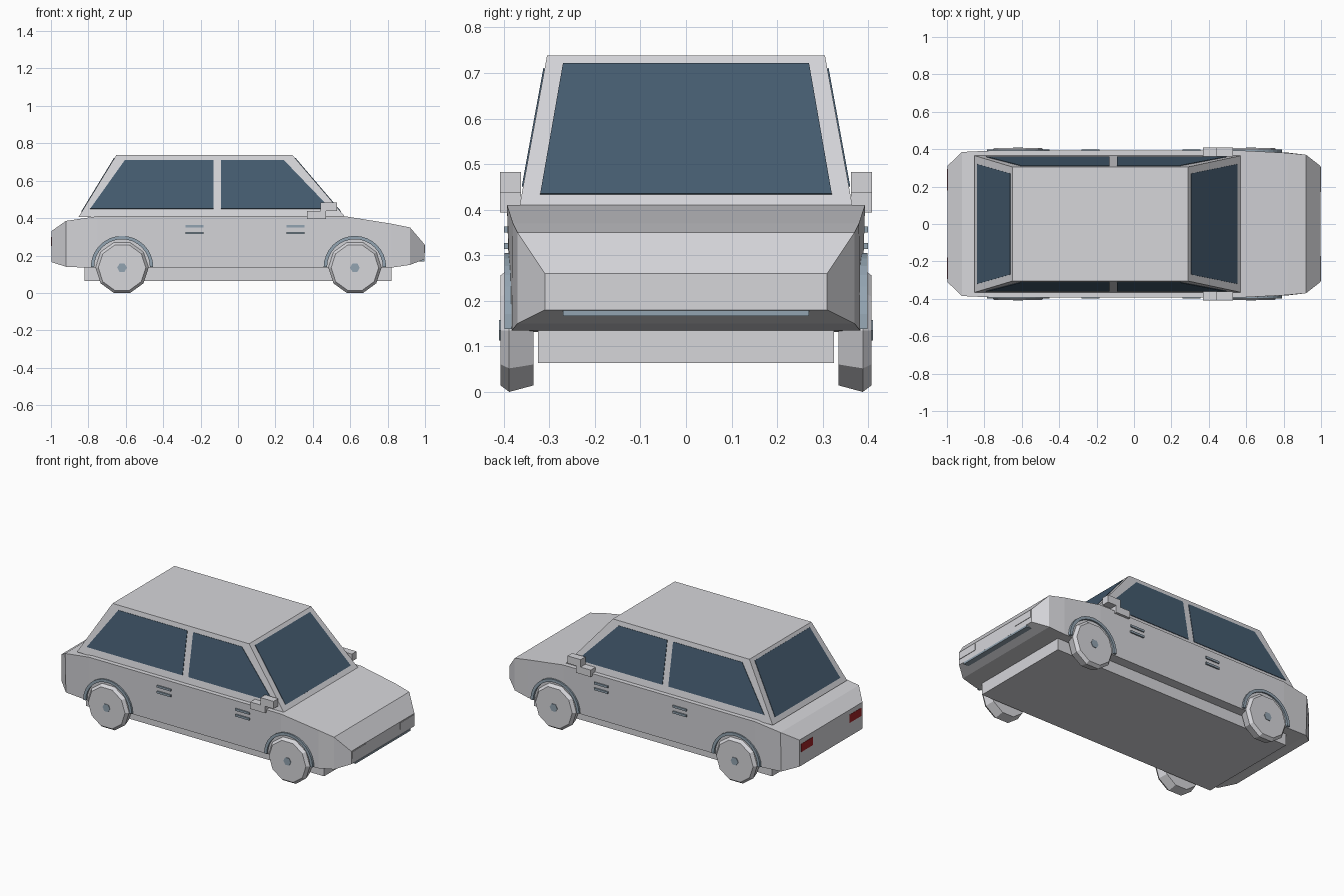
import bpy, bmesh, math
from mathutils import Vector

if "Cube" in bpy.data.objects:
    bpy.data.objects.remove(bpy.data.objects["Cube"])


def material(name, r, g, b):
    m = bpy.data.materials.new(name)
    m.diffuse_color = (r, g, b, 1)
    m.use_nodes = True
    m.node_tree.nodes["Principled BSDF"].inputs["Base Color"].default_value = m.diffuse_color
    return m


PAINT = material("light_gray_paint", 0.67, 0.67, 0.70)
GLASS = material("dark_blue_glass", 0.060, 0.107, 0.162)
TRIM = material("blue_gray_trim", 0.29, 0.37, 0.44)
RED = material("tail_red", 0.36, 0.017, 0.021)


def loft(name, rings, mat, closed=False):
    """Skin a list of equal-sized point rings, capping the ends."""
    bm = bmesh.new()
    vs = [[bm.verts.new(p) for p in ring] for ring in rings]
    n = len(vs[0])
    pairs = list(zip(vs, vs[1:]))
    for a, b in pairs:
        for i in range(n):
            j = (i + 1) % n
            bm.faces.new((a[i], a[j], b[j], b[i]))
    bm.faces.new(vs[0])
    bm.faces.new(vs[-1])
    bmesh.ops.recalc_face_normals(bm, faces=bm.faces)
    me = bpy.data.meshes.new(name)
    bm.to_mesh(me)
    bm.free()
    me.materials.append(mat)
    ob = bpy.data.objects.new(name, me)
    bpy.context.collection.objects.link(ob)
    return ob


def rect(x, y0, y1, z0, z1):
    return [(x, y0, z0), (x, y1, z0), (x, y1, z1), (x, y0, z1)]


def box(name, x, y, z, mat):
    return loft(name, [rect(v, y[0], y[1], z[0], z[1]) for v in x], mat)


def plate(name, pts, mat, lift=0.003, sink=0.004):
    """Thin plate lying on the cabin, pushed out along its own normal."""
    p = [Vector(q) for q in pts]
    n = (p[1] - p[0]).cross(p[2] - p[0]).normalized()
    if n.dot(p[0] - Vector((-0.15, 0, 0.5))) < 0:
        n = -n
    return loft(name, [[q - n * sink for q in p], [q + n * lift for q in p]], mat)


# Lower body: x, bottom half width, top half width, bottom z, top z
sections = [(-0.998, 0.31, 0.31, 0.165, 0.33), (-0.92, 0.378, 0.385, 0.14, 0.385),
            (-0.75, 0.385, 0.393, 0.132, 0.41), (0.57, 0.385, 0.393, 0.132, 0.41),
            (0.82, 0.382, 0.38, 0.135, 0.37), (0.92, 0.37, 0.37, 0.15, 0.35),
            (0.997, 0.31, 0.31, 0.18, 0.26)]
loft("lower_body", [[(x, -b, z0), (x, b, z0), (x, t, z1), (x, -t, z1)]
                    for x, b, t, z0, z1 in sections], PAINT)
box("chassis", (-0.82, 0.82), (-0.325, 0.325), (0.063, 0.15), PAINT)


# Cabin: every pillar line is a linear function of height
def cab(z):
    t = (z - 0.41) / 0.328
    return -0.85 + 0.20 * t, 0.57 - 0.28 * t, 0.365 - 0.06 * t


def cab_ring(z):
    r, f, h = cab(z)
    return [(r, -h, z), (f, -h, z), (f, h, z), (r, h, z)]


loft("cabin", [cab_ring(0.405), cab_ring(0.738)], PAINT)

# Windscreen and rear window
for name, k in (("rear_window", 0), ("windscreen", 1)):
    lo, hi = cab(0.433), cab(0.72)
    plate(name, [(lo[k], -0.32, 0.433), (lo[k], 0.32, 0.433),
                 (hi[k], 0.27, 0.72), (hi[k], -0.27, 0.72)], GLASS)

for s, side in ((-1, "right"), (1, "left")):
    # Side windows
    ylo, yhi = s * cab(0.45)[2], s * cab(0.71)[2]
    for name, a, b, c, d in (("rear", -0.79, -0.13, -0.13, -0.605),
                             ("front", -0.09, 0.495, 0.245, -0.09)):
        plate(f"{side}_{name}_side_window", [(a, ylo, 0.45), (b, ylo, 0.45),
                                             (c, yhi, 0.71), (d, yhi, 0.71)], GLASS)

    for cx, end in ((-0.62, "rear"), (0.625, "front")):
        # Ten-sided wheel with beveled rims, and a six-sided hub
        def circle(y, r, n, cz=0.135):
            return [(cx + r * math.sin(math.pi * (2 * i + 1) / n), s * y,
                     cz - r * math.cos(math.pi * (2 * i + 1) / n)) for i in range(n)]

        loft(f"{side}_{end}_wheel", [circle(0.335, 0.127, 10), circle(0.388, 0.142, 10),
                                     circle(0.407, 0.127, 10)], PAINT)
        loft(f"{side}_{end}_hub", [circle(0.40, 0.026, 6), circle(0.41, 0.026, 6)], TRIM)

        # Wheel arch trim
        arch = []
        for i in range(17):
            a = math.pi * i / 16
            c, w = math.cos(a), math.sin(a)
            arch.append([(cx + r * c, s * y, 0.138 + r * w)
                         for r, y in ((0.149, 0.37), (0.167, 0.37),
                                      (0.167, 0.398), (0.149, 0.398))])
        loft(f"{side}_{end}_arch", arch, TRIM)

    # Paired door handle bars
    for x in (-0.28, 0.26):
        for z in (0.314, 0.350):
            box(f"{side}_door_handle", (x, x + 0.095),
                sorted((s * 0.37, s * 0.399)), (z, z + 0.013), TRIM)

    # Stepped wing mirror
    y = sorted((s * 0.362, s * 0.408))
    box(f"{side}_mirror_arm", (0.37, 0.47), y, (0.394, 0.437), PAINT)
    box(f"{side}_mirror_head", (0.44, 0.53), y, (0.437, 0.483), PAINT)

    # Lamps
    box(f"{side}_headlight", (0.99, 1.0), sorted((s * 0.17, s * 0.305)), (0.213, 0.255), PAINT)
    box(f"{side}_tail_light", (-1.0, -0.99), sorted((s * 0.18, s * 0.295)), (0.25, 0.30), RED)

# Front bumper strip
box("bumper_strip", (0.95, 0.998), (-0.27, 0.27), (0.167, 0.179), TRIM)
